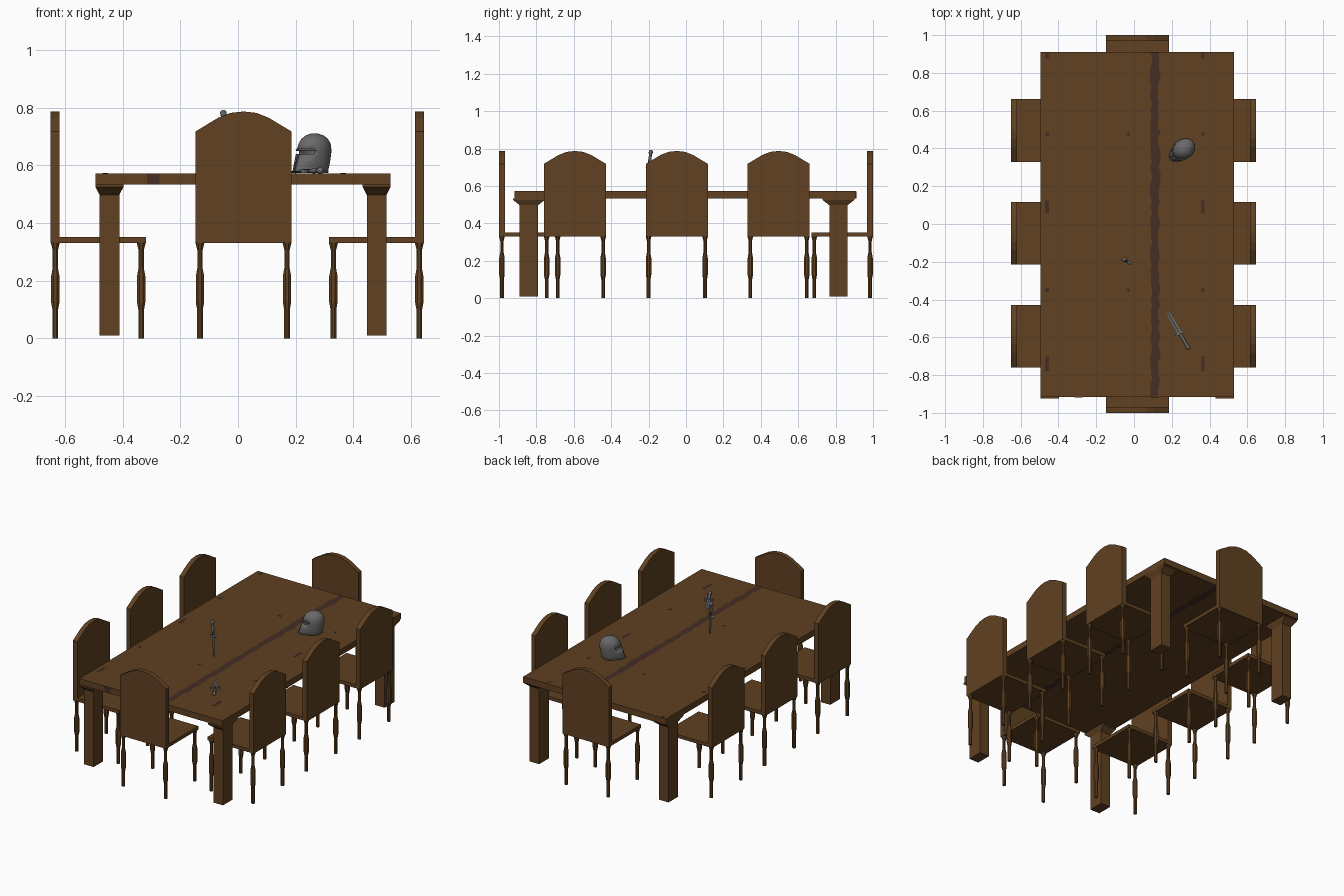
import bpy, bmesh, math, random
from mathutils import Matrix, Vector

if "Cube" in bpy.data.objects:
    bpy.data.objects.remove(bpy.data.objects["Cube"])
random.seed(4)


def material(name, col):
    m = bpy.data.materials.new(name)
    m.diffuse_color = (*col, 1)
    m.use_nodes = True
    m.node_tree.nodes["Principled BSDF"].inputs["Base Color"].default_value = m.diffuse_color
    return m


WOOD = material("brown wood", (0.115, 0.052, 0.015))
STAIN = material("dark stain", (0.056, 0.027, 0.018))
STEEL = material("grey steel", (0.14, 0.14, 0.145))


def finish(name, bm, mat, matrix=Matrix(), smooth=False):
    bmesh.ops.recalc_face_normals(bm, faces=bm.faces[:])
    me = bpy.data.meshes.new(name)
    bm.to_mesh(me)
    bm.free()
    me.materials.append(mat)
    ob = bpy.data.objects.new(name, me)
    bpy.context.collection.objects.link(ob)
    ob.matrix_world = matrix
    if smooth:
        me.shade_smooth()
    return ob


def box(name, lo, hi, mat=WOOD, matrix=Matrix()):
    bm = bmesh.new()
    bmesh.ops.create_cube(bm, size=1)
    for v in bm.verts:
        v.co = [(a + b) / 2 + c * (b - a) for a, b, c in zip(lo, hi, v.co)]
    return finish(name, bm, mat, matrix)


def loft(name, rings, mat, matrix=Matrix(), smooth=False):
    """Skin a list of equal-length point rings and cap both ends."""
    bm = bmesh.new()
    vs = [[bm.verts.new(p) for p in r] for r in rings]
    n = len(vs[0])
    for a, b in zip(vs, vs[1:]):
        for i in range(n):
            bm.faces.new((a[i], a[(i + 1) % n], b[(i + 1) % n], b[i]))
    bm.faces.new(vs[0][::-1])
    bm.faces.new(vs[-1])
    return finish(name, bm, mat, matrix, smooth)


def rect(cx, cy, hx, hy, z):
    return [(cx + sx * hx, cy + sy * hy, z) for sx, sy in ((-1, -1), (1, -1), (1, 1), (-1, 1))]


def circle(cx, cy, r, z, n=8):
    return [(cx + r * math.cos((i + .5) * math.tau / n), cy + r * math.sin((i + .5) * math.tau / n), z)
            for i in range(n)]


# Table top and four flared legs
box("table_top", (-0.495, -0.917, 0.533), (0.53, 0.91, 0.572))
for lx in (-0.446, 0.481):
    for ly in (-0.84, 0.815):
        loft("table_leg", [rect(lx, ly, .034, .049, .01), rect(lx, ly, .034, .049, .497),
                           rect(lx, ly, .0485, .085, .525), rect(lx, ly, .0485, .085, .534)], WOOD)

# Ragged dark crack along the table, above and below
for z in (0.5725, 0.5325):
    bm = bmesh.new()
    prev = None
    for i in range(61):
        y = -0.917 + 1.827 * i / 60
        w = random.uniform(-.008, .008)
        pair = [bm.verts.new((0.089 + max(w, -.003), y, z)),
                bm.verts.new((0.134 + random.uniform(-.01, .008), y, z))]
        if prev:
            bm.faces.new((prev[0], prev[1], pair[1], pair[0]))
        prev = pair
    finish("crack", bm, STAIN)

# Small stains on the top, front edge and one leg
for sx in (-0.46, 0.365):
    for sy, h in ((.89, .015), (.475, .01), (.09, .035), (-.35, .01), (-.74, .038)):
        box("stain", (sx - .01, sy - h, .571), (sx + .009, sy + h, .5728), STAIN)
for sy in (.475, -.35):
    box("stain", (-.04, sy - .009, .571), (-.022, sy + .009, .5728), STAIN)
box("edge_stain", (-.315, -.918, .534), (-.272, -.916, .571), STAIN)
box("edge_crack", (.089, -.918, .534), (.134, -.916, .571), STAIN)
box("edge_crack", (.089, .909, .534), (.134, .911, .571), STAIN)


# Chair: outer back face at local y = 0, facing local +y
LEG = [(0, .010), (.10, .010), (.125, .0145), (.215, .0145), (.245, .009), (.305, .009), (.331, .0155)]
ARCH = [(-.166, .33), (.166, .33), (.166, .718), (.088, .765), (.045, .782), (0, .787),
        (-.045, .782), (-.088, .765), (-.166, .718)]


def chair(x, y, turn):
    m = Matrix.Translation((x, y, 0)) @ Matrix.Rotation(turn, 4, 'Z')
    loft("chair_back", [[(px, yy, pz) for px, pz in ARCH] for yy in (0, .031)], WOOD, m)
    box("chair_seat", (-.166, .03, .33), (.166, .33, .352), WOOD, m)
    for cx in (-.151, .151):
        for cy in (.016, .314):
            loft("chair_leg", [circle(cx, cy, r * 1.08, z) for z, r in LEG], WOOD, m)


chair(.019, -1, 0)
chair(.019, 1, math.pi)
for cy in (-.594, -.049, .495):
    chair(-.65, cy, -math.pi / 2)
    chair(.645, cy, math.pi / 2)


# Dagger: pommel at the origin, blade along local -z
def dagger(matrix):
    loft("dagger_grip", [circle(0, 0, r, z) for z, r in
                         ((0, .007), (-.006, .011), (-.018, .011), (-.022, .007), (-.05, .009), (-.095, .007))],
         STEEL, matrix, True)
    loft("dagger_guard", [rect(0, 0, .02, .006, -.09), rect(0, 0, .029, .007, -.096),
                          rect(0, 0, .026, .006, -.103)], STEEL, matrix)
    loft("dagger_blade", [[(w, 0, z), (0, t, z), (-w, 0, z), (0, -t, z)] for z, w, t in
                          ((-.10, .012, .004), (-.205, .010, .003), (-.242, .001, .001))], STEEL, matrix)


def aim(start, end, side):
    z = (Vector(start) - Vector(end)).normalized()
    y = z.cross(Vector(side)).normalized()
    x = y.cross(z)
    return Matrix.Translation(start) @ Matrix((x, y, z)).transposed().to_4x4()


dagger(aim((-.052, -.187, .791), (-.02, -.215, .555), (.9, -.4, 0)))     # stuck in the table
dagger(aim((.291, -.662, .582), (.168, -.45, .576), (.86, .5, 0)))       # lying flat

# Helmet: rings of (height, half width, back reach, front reach), facing local -y
HELM = [(.573, .043, .046, .090), (.583, .046, .050, .088), (.61, .049, .057, .080), (.640, .052, .062, .070),
        (.654, .052, .063, .066), (.675, .050, .060, .058), (.692, .042, .050, .047), (.704, .028, .034, .031),
        (.710, .012, .015, .013)]
HM = Matrix.Translation((.265, .398, 0)) @ Matrix.Rotation(-math.radians(53), 4, 'Z')
N = 32


def helm_point(ring, a, grow=1):
    z, w, b, f = ring
    return (w * math.sin(a) * grow, -math.cos(a) * (f if math.cos(a) > 0 else b) * grow, z)


bm = bmesh.new()
rows = [[bm.verts.new(helm_point(r, (i + .5) * math.tau / N)) for i in range(N)] for r in HELM]
for k, (a, b) in enumerate(zip(rows, rows[1:])):
    for i in range(N):
        off = min((i + 1) % N, N - (i + 1) % N)     # steps away from the face centre
        if (k == 3 and off <= 5) or (k < 3 and off == 0):
            continue                                # eye slit and mouth gap
        bm.faces.new((a[i], a[(i + 1) % N], b[(i + 1) % N], b[i]))
bm.faces.new(rows[-1])
helm = finish("helmet_shell", bm, STEEL, HM, True)
mod = helm.modifiers.new("thickness", 'SOLIDIFY')
mod.thickness = .003


# Raised brow and bottom rim on the helmet
def ridge(name, ring, span, r, closed):
    cu = bpy.data.curves.new(name, 'CURVE')
    cu.dimensions = '3D'
    cu.bevel_depth = r
    cu.bevel_resolution = 1
    sp = cu.splines.new('POLY')
    sp.points.add(24)
    for i, p in enumerate(sp.points):
        p.co = (*helm_point(ring, -span + 2 * span * i / (25 if closed else 24)), 1)
    sp.use_cyclic_u = closed
    cu.materials.append(STEEL)
    ob = bpy.data.objects.new(name, cu)
    bpy.context.collection.objects.link(ob)
    ob.matrix_world = HM


ridge("helmet_brow", HELM[4], 1.15, .004, False)
ridge("helmet_rim", (.577, .044, .047, .089), math.pi, .004, True)
